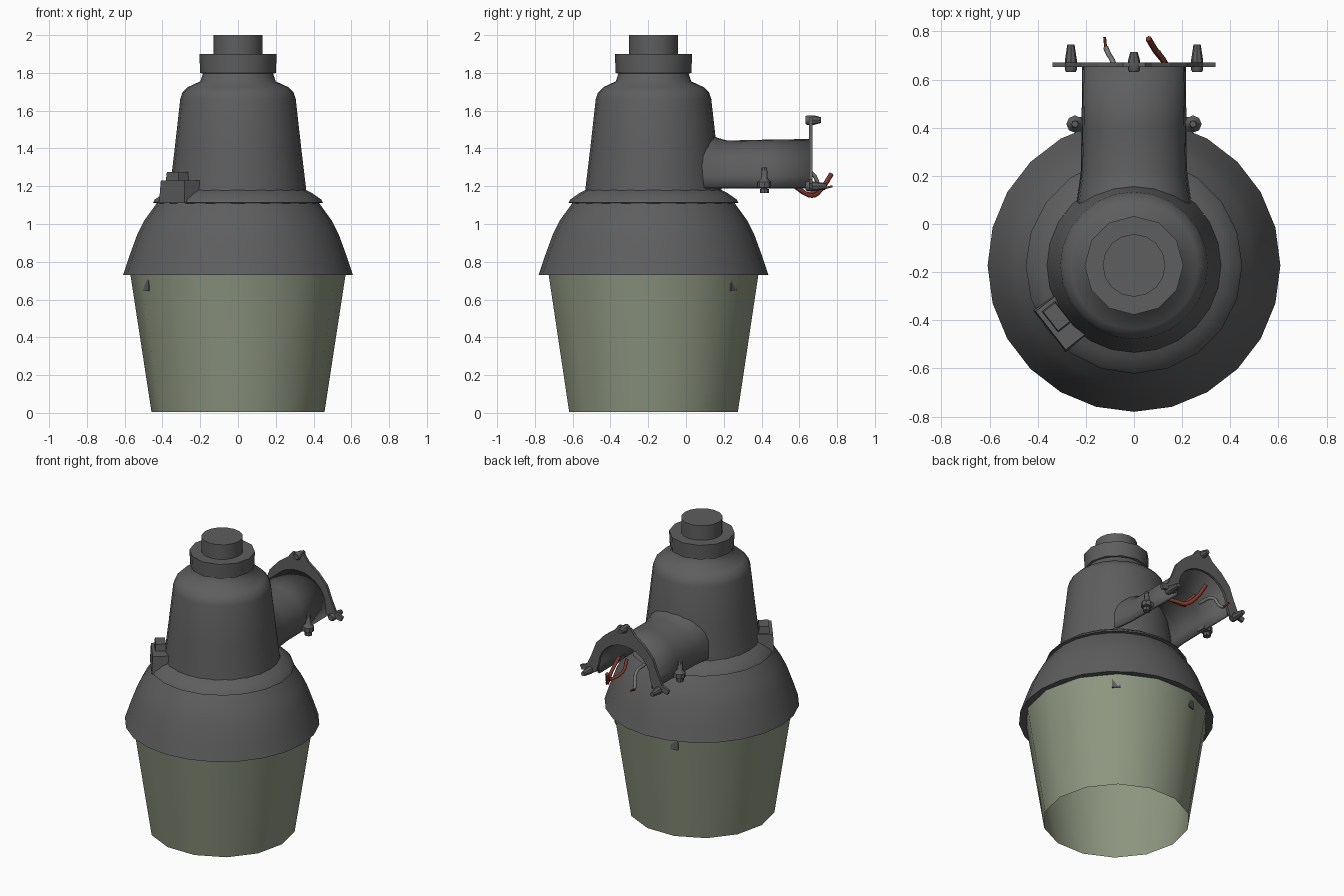
import bpy, bmesh, math
from mathutils import Vector, Matrix

if "Cube" in bpy.data.objects:
    bpy.data.objects.remove(bpy.data.objects["Cube"])

CY = -0.172  # lamp axis


def mat(name, rgb):
    m = bpy.data.materials.new(name)
    m.diffuse_color = (*rgb, 1)
    m.use_nodes = True
    m.node_tree.nodes["Principled BSDF"].inputs["Base Color"].default_value = m.diffuse_color
    return m


METAL = mat("dark grey metal", (0.112, 0.112, 0.112))
GLASS = mat("green glass", (0.27, 0.305, 0.215))
RED = mat("red wire", (0.2, 0.04, 0.025))
GREY = mat("light grey wire", (0.19, 0.19, 0.18))


def finish(name, bm, m, smooth=True, angle=40):
    bmesh.ops.recalc_face_normals(bm, faces=bm.faces)
    me = bpy.data.meshes.new(name)
    bm.to_mesh(me)
    bm.free()
    ob = bpy.data.objects.new(name, me)
    bpy.context.collection.objects.link(ob)
    me.materials.append(m)
    if smooth:
        bpy.ops.object.select_all(action='DESELECT')
        ob.select_set(True)
        bpy.context.view_layer.objects.active = ob
        bpy.ops.object.shade_smooth_by_angle(angle=math.radians(angle))
    return ob


def lathe(name, prof, n, m, at=(0, CY, 0), rot=None, cap=True, angle=40):
    """Revolve (radius, height) points around z, then place."""
    bm = bmesh.new()
    rings = [[bm.verts.new((r * math.cos(2 * math.pi * i / n),
                            r * math.sin(2 * math.pi * i / n), z)) for i in range(n)]
             for r, z in prof]
    for a, b in zip(rings, rings[1:]):
        for i in range(n):
            j = (i + 1) % n
            bm.faces.new((a[i], a[j], b[j], b[i]))
    if cap:
        bm.faces.new(rings[0])
        bm.faces.new(rings[-1])
    mtx = Matrix.Translation(at) @ (rot.to_4x4() if rot else Matrix())
    bmesh.ops.transform(bm, matrix=mtx, verts=bm.verts)
    return finish(name, bm, m, angle=angle)


def box(name, size, at, turn=0, taper=1.0, m=METAL):
    bm = bmesh.new()
    bmesh.ops.create_cube(bm, size=1)
    for v in bm.verts:
        k = taper if v.co.z > 0 else 1
        v.co = Vector((v.co.x * size[0] * k, v.co.y * size[1] * k, v.co.z * size[2]))
    bmesh.ops.transform(bm, matrix=Matrix.Translation(at) @ Matrix.Rotation(turn, 4, 'Z'),
                        verts=bm.verts)
    return finish(name, bm, m, False)


def wire(name, pts, r, m):
    cu = bpy.data.curves.new(name, 'CURVE')
    cu.dimensions = '3D'
    cu.bevel_depth = r
    cu.bevel_resolution = 1
    cu.resolution_u = 4
    cu.use_fill_caps = True
    sp = cu.splines.new('BEZIER')
    sp.bezier_points.add(len(pts) - 1)
    for p, c in zip(sp.bezier_points, pts):
        p.co = c
        p.handle_left_type = p.handle_right_type = 'AUTO'
    ob = bpy.data.objects.new(name, cu)
    cu.materials.append(m)
    bpy.context.collection.objects.link(ob)


# Lens, open at the bottom
lathe("glass_lens", [(0.458, 0.005), (0.57, 0.735)], 14, GLASS, cap=False)

# Reflector shade with turned-in lip
lathe("shade", [(0.56, 0.735), (0.608, 0.73), (0.575, 0.83), (0.535, 0.94),
                (0.495, 1.02), (0.43, 1.11)], 24, METAL, cap=False, angle=50)

# Sloping flange and ballast housing
lathe("housing_flange", [(0.42, 1.108), (0.45, 1.113), (0.44, 1.13), (0.39, 1.165),
                         (0.36, 1.18)], 20, METAL, cap=False)
lathe("housing", [(0.362, 1.175), (0.335, 1.4), (0.306, 1.66), (0.295, 1.695),
                  (0.265, 1.725), (0.2, 1.755), (0.185, 1.8)], 24, METAL, angle=50)
lathe("top_collar", [(0.185, 1.795), (0.2, 1.8), (0.205, 1.9)], 12, METAL)
lathe("light_sensor", [(0.13, 1.89), (0.13, 2.0)], 16, METAL)

# Lens retaining clips showing on the glass
for a in (50, 107, 209):
    t = math.radians(a)
    box("lens_clip", (0.008, 0.05, 0.06),
        (0.553 * math.cos(t), CY + 0.553 * math.sin(t), 0.675), t)

# Latch block on the flange
T = math.radians(218)
rad = Vector((math.cos(T), math.sin(T), 0))
c = Vector((0, CY, 0))
box("latch_block", (0.14, 0.22, 0.12), c + rad * 0.375 + Vector((0, 0, 1.17)), T, 0.92)
box("latch_plug", (0.07, 0.11, 0.05),
    c + rad * 0.385 + Vector((-0.018, 0.024, 1.25)), T, 0.9)

# Hollow arched arm, open underneath
bm = bmesh.new()
N = 14
rows = []
for y, w, top in ((0.0, 0.25, 1.53), (0.1, 0.232, 1.49), (0.17, 0.222, 1.455),
                  (0.22, 0.216, 1.442), (0.4, 0.213, 1.446), (0.655, 0.21, 1.45)):
    h = top - 1.255
    row = [(w + 0.005, 1.19)]
    row += [(w * math.cos(math.pi * i / N), 1.255 + h * math.sin(math.pi * i / N))
            for i in range(N + 1)]
    row += [(-w - 0.005, 1.19)]
    rows.append([bm.verts.new((x, y, z)) for x, z in row])
for a, b in zip(rows, rows[1:]):
    for i in range(len(a) - 1):
        bm.faces.new((a[i], b[i], b[i + 1], a[i + 1]))
arm = finish("arm", bm, METAL)
s = arm.modifiers.new("wall", 'SOLIDIFY')
s.thickness = 0.018
s.offset = -1 if arm.data.polygons[N // 2].normal.z > 0 else 1

# Horseshoe mounting plate with ears
half = [(0.045, 1.565), (0.075, 1.525), (0.15, 1.47), (0.215, 1.4), (0.25, 1.31),
        (0.285, 1.235), (0.338, 1.215), (0.325, 1.185), (0.285, 1.195),
        (0.25, 1.18), (0.215, 1.2), (0.195, 1.26)]
half += [(0.195 * math.cos(a), 1.26 + 0.175 * math.sin(a))
         for a in (math.pi * k / 12 for k in range(1, 6))]
outline = half + [(0, 1.435)] + [(-x, z) for x, z in reversed(half)]
bm = bmesh.new()
f = bm.faces.new([bm.verts.new((x, 0.652, z)) for x, z in outline])
ex = bmesh.ops.extrude_face_region(bm, geom=[f])
bmesh.ops.translate(bm, vec=(0, 0.018, 0),
                    verts=[v for v in ex['geom'] if isinstance(v, bmesh.types.BMVert)])
bmesh.ops.triangulate(bm, faces=[f for f in bm.faces if len(f.verts) > 4])
finish("mounting_plate", bm, METAL, False)

# Mounting bolts pointing back
BACK = Matrix.Rotation(-math.pi / 2, 3, 'X')
for x, z, end in ((-0.262, 1.2, 0.745), (0.262, 1.2, 0.745), (0, 1.55, 0.715)):
    lathe("mounting_bolt", [(0.02, 0.632), (0.025, 0.64), (0.025, 0.68), (0.015, end)],
          8, METAL, (x, 0, z), BACK)

# Clamp lugs and bolts either side of the arm
for sx in (-1, 1):
    box("clamp_lug", (0.06, 0.06, 0.025), (sx * 0.225, 0.415, 1.205))
    lathe("clamp_bolt", [(0.024, 1.163), (0.024, 1.185), (0.015, 1.187), (0.015, 1.19),
                         (0.036, 1.192), (0.036, 1.222), (0.018, 1.24), (0.014, 1.3)],
          8, METAL, (sx * 0.245, 0.415, 0))

# Supply wires hanging out of the arm
wire("red_wire", [(0.16, 0.5, 1.25), (0.15, 0.6, 1.185), (0.13, 0.665, 1.15),
                  (0.09, 0.72, 1.19), (0.06, 0.77, 1.265)], 0.013, RED)
wire("second_red_wire", [(0.1, 0.5, 1.25), (0.08, 0.58, 1.195), (0.13, 0.65, 1.16),
                         (0.1, 0.715, 1.2)], 0.011, RED)
wire("grey_wire", [(-0.07, 0.55, 1.28), (-0.085, 0.665, 1.27), (-0.11, 0.715, 1.195),
                   (-0.118, 0.735, 1.19)], 0.011, GREY)
wire("grey_wire_tip", [(-0.118, 0.735, 1.19), (-0.122, 0.775, 1.2)], 0.006, RED)
